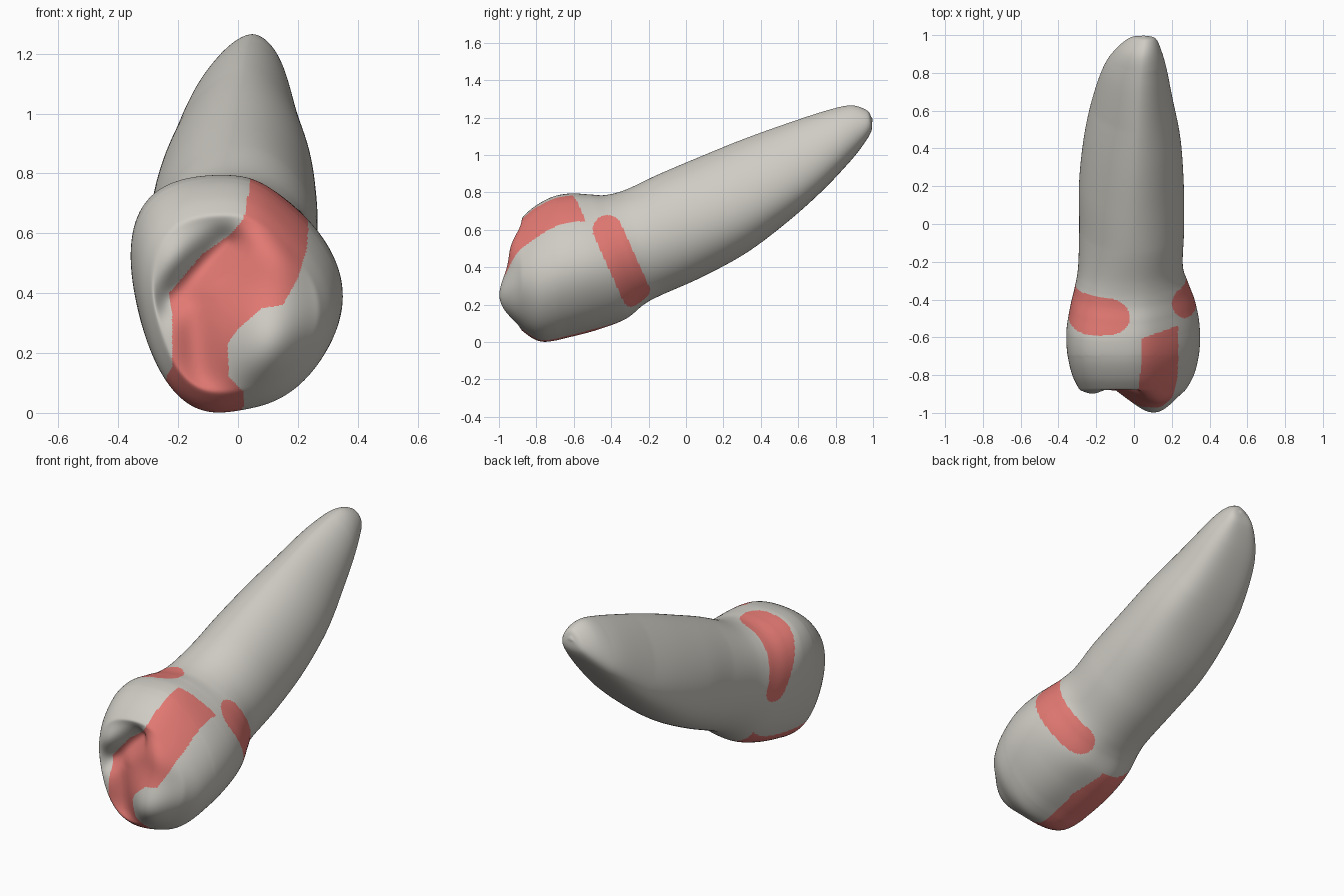
import bpy, bmesh, math

if "Cube" in bpy.data.objects:
    bpy.data.objects.remove(bpy.data.objects["Cube"])

SEG, SUB, CAP = 280, 16, 80

# Cross-sections from root tip to crown rim:
# top y, top z, bottom y, bottom z, left x, right x, crown-shape weight
STATIONS = [
    (0.990, 1.205, 0.996, 1.180, 0.035, 0.070, 0),
    (0.965, 1.240, 0.988, 1.120, -0.025, 0.115, 0),
    (0.880, 1.265, 0.930, 1.030, -0.100, 0.145, 0),
    (0.750, 1.237, 0.850, 0.935, -0.160, 0.172, 0),
    (0.550, 1.172, 0.720, 0.800, -0.213, 0.203, 0),
    (0.300, 1.082, 0.540, 0.640, -0.262, 0.245, 0),
    (0.050, 0.980, 0.320, 0.475, -0.290, 0.263, 0),
    (-0.150, 0.895, 0.080, 0.345, -0.290, 0.265, 0),
    (-0.320, 0.815, -0.130, 0.250, -0.297, 0.260, 0.2),
    (-0.430, 0.785, -0.220, 0.200, -0.315, 0.292, 0.5),
    (-0.520, 0.787, -0.320, 0.120, -0.338, 0.330, 0.8),
    (-0.620, 0.790, -0.460, 0.065, -0.355, 0.355, 1),
    (-0.720, 0.770, -0.620, 0.022, -0.351, 0.355, 1),
    (-0.815, 0.717, -0.775, -0.004, -0.325, 0.328, 1),
    (-0.880, 0.658, -0.885, 0.062, -0.285, 0.278, 1),
]
# Crown outline seen along its axis (x, z)
OUTLINE = [
    (0.35, 0.38), (0.33, 0.47), (0.27, 0.58), (0.20, 0.66), (0.12, 0.73), (0.05, 0.785),
    (-0.05, 0.79), (-0.15, 0.785), (-0.28, 0.74), (-0.34, 0.65), (-0.355, 0.53),
    (-0.34, 0.38), (-0.31, 0.25), (-0.25, 0.11), (-0.18, 0.03), (-0.08, 0.0),
    (0.0, 0.02), (0.10, 0.035), (0.20, 0.09), (0.28, 0.18), (0.34, 0.30),
]
# Red patch across the biting face (x, z)
BITE_PATCH = [
    (0.045, 0.9), (0.04, 0.76), (0.02, 0.65), (-0.02, 0.6), (-0.12, 0.53), (-0.23, 0.40),
    (-0.22, 0.33), (-0.22, 0.15), (-0.25, 0.1), (-0.25, -0.1), (0.01, -0.1), (0.02, 0.07),
    (-0.03, 0.12), (-0.035, 0.23), (0.0, 0.28), (0.08, 0.35), (0.15, 0.36), (0.20, 0.45),
    (0.23, 0.55), (0.235, 0.62), (0.22, 0.9),
]


def crown_radii():
    """Smoothed polar radius of the crown outline, one per segment."""
    pol = []
    for x, z in OUTLINE:
        u, v = x / 0.355, (z - 0.395) / 0.395
        pol.append((math.atan2(v, u) % math.tau, math.hypot(u, v)))
    pol.sort()
    pol = [(pol[-1][0] - math.tau, pol[-1][1])] + pol + [(pol[0][0] + math.tau, pol[0][1])]
    raw = []
    for i in range(SEG):
        a = math.tau * i / SEG
        for (a0, r0), (a1, r1) in zip(pol, pol[1:]):
            if a0 <= a <= a1:
                raw.append(r0 + (r1 - r0) * (a - a0) / (a1 - a0))
                break
    for _ in range(3):
        raw = [sum(raw[(i + k) % SEG] for k in range(-6, 7)) / 13 for i in range(SEG)]
    return raw


def spline(p0, p1, p2, p3, t):
    return [0.5 * (2 * b + (c - a) * t + (2 * a - 5 * b + 4 * c - d) * t * t
                   + (3 * b - a - 3 * c + d) * t ** 3) for a, b, c, d in zip(p0, p1, p2, p3)]


def section(s, radii):
    """Ring of points for one cross-section; the root narrows towards its upper ridge."""
    ty, tz, by, bz, xl, xr, w = s
    w = min(max(w, 0), 1)
    drop = min(max(0.12 + 0.45 * (ty + by) / 2, 0.0), 0.38)
    lean = 0.08 * drop * min(1, (xr - xl) / 0.3)
    ring = []
    for i in range(SEG):
        a = math.tau * i / SEG
        c, n = math.cos(a), math.sin(a)
        e = 0.97 + 0.4 * drop * max(n, 0)
        ev = n - drop * (1 - n * n)
        ex = (xl + xr) / 2 + (xr - xl) / 2 * math.copysign(abs(c) ** e, c) + lean * n
        cu, cv = radii[i] * c, radii[i] * n
        x = ex * (1 - w) + cu * (xr if cu > 0 else -xl) * w
        v = ev * (1 - w) + cv * w
        ring.append((x, (ty + by) / 2 + (ty - by) / 2 * v, (tz + bz) / 2 + (tz - bz) / 2 * v))
    return ring


def seg_dist(px, py, ax, ay, bx, by):
    dx, dy = bx - ax, by - ay
    t = min(max(((px - ax) * dx + (py - ay) * dy) / (dx * dx + dy * dy), 0), 1)
    return math.hypot(px - ax - t * dx, py - ay - t * dy)


def bump(x, z, cx, cz, sx, sz):
    return math.exp(-((x - cx) / sx) ** 2 - ((z - cz) / sz) ** 2)


def bite_height(x, z):
    """Cusps and fissures of the biting face."""
    y = -0.86
    y -= 0.14 * bump(x, z, 0.11, 0.24, 0.17, 0.21)
    y -= 0.07 * bump(x, z, 0.16, 0.55, 0.15, 0.14)
    y -= 0.05 * bump(x, z, -0.23, 0.52, 0.10, 0.13)
    y -= 0.03 * bump(x, z, -0.23, 0.22, 0.06, 0.12)
    y += 0.065 * math.exp(-(seg_dist(x, z, -0.24, 0.38, -0.04, 0.57) / 0.055) ** 2)
    y += 0.02 * math.exp(-(seg_dist(x, z, -0.15, 0.36, -0.13, 0.12) / 0.06) ** 2)
    return y


def in_polygon(x, z, poly):
    inside = False
    for (x0, z0), (x1, z1) in zip(poly, poly[1:] + poly[:1]):
        if (z0 > z) != (z1 > z) and x < x0 + (z - z0) * (x1 - x0) / (z1 - z0):
            inside = not inside
    return inside


def is_red(p):
    x, y, z = p
    # band over the biting face and both ends
    end = -0.55 - 0.35 * (0.2 - x) if z > 0.4 else -0.31
    if y < end and in_polygon(x, z, BITE_PATCH):
        return True
    # neck patches on either side
    if x > 0:
        d = seg_dist(y, z, -0.42, 0.60, -0.265, 0.255)
        return math.hypot(d, max(0, 0.16 - x)) < 0.079
    d = seg_dist(y, z, -0.495, 0.78, -0.375, 0.46)
    r = 0.06 + 0.035 * min(max((z - 0.4) / 0.35, 0), 1)
    return math.hypot(d, 0.8 * max(0, x + 0.14)) < r


# Loft the root and crown wall
radii = crown_radii()
rings = []
last = len(STATIONS) - 1
for k in range(last):
    q = [STATIONS[min(max(k + d, 0), last)] for d in (-1, 0, 1, 2)]
    rings += [section(spline(*q, j / SUB), radii) for j in range(SUB)]
rim = section(STATIONS[-1], radii)
rings.append(rim)

# Biting face rings, shrinking from the rim to the middle
cx, cz = -0.01, 0.36
for k in range(1, CAP):
    f = 1 - k / CAP
    w = 1 - f ** 7
    ring = []
    for x, y, z in rim:
        px, pz = cx + (x - cx) * f, cz + (z - cz) * f
        ring.append((px, y * (1 - w) + bite_height(px, pz) * w, pz))
    rings.append(ring)

bm = bmesh.new()
loops = [[bm.verts.new(p) for p in ring] for ring in rings]
for a, b in zip(loops, loops[1:]):
    for i in range(SEG):
        j = (i + 1) % SEG
        bm.faces.new((a[i], a[j], b[j], b[i]))
tip = bm.verts.new((0.052, 0.998, 1.193))
mid = bm.verts.new((cx, bite_height(cx, cz), cz))
for i in range(SEG):
    j = (i + 1) % SEG
    bm.faces.new((tip, loops[0][j], loops[0][i]))
    bm.faces.new((mid, loops[-1][i], loops[-1][j]))

# Soften the rim of the biting face
front = [v for v in bm.verts if v.co.y < -0.7]
for _ in range(20):
    bmesh.ops.smooth_vert(bm, verts=front, factor=0.5,
                          use_axis_x=True, use_axis_y=True, use_axis_z=True)
bmesh.ops.recalc_face_normals(bm, faces=bm.faces)
for f in bm.faces:
    f.smooth = True
    f.material_index = int(is_red(f.calc_center_median()))

mesh = bpy.data.meshes.new("tooth")
bm.to_mesh(mesh)
bm.free()
for name, col in (("ivory grey", (0.62, 0.60, 0.55, 1)), ("coral red", (0.76, 0.19, 0.17, 1))):
    mat = bpy.data.materials.new(name)
    mat.diffuse_color = col
    mat.use_nodes = True
    mat.node_tree.nodes["Principled BSDF"].inputs["Base Color"].default_value = mat.diffuse_color
    mesh.materials.append(mat)
bpy.context.collection.objects.link(bpy.data.objects.new("tooth", mesh))
